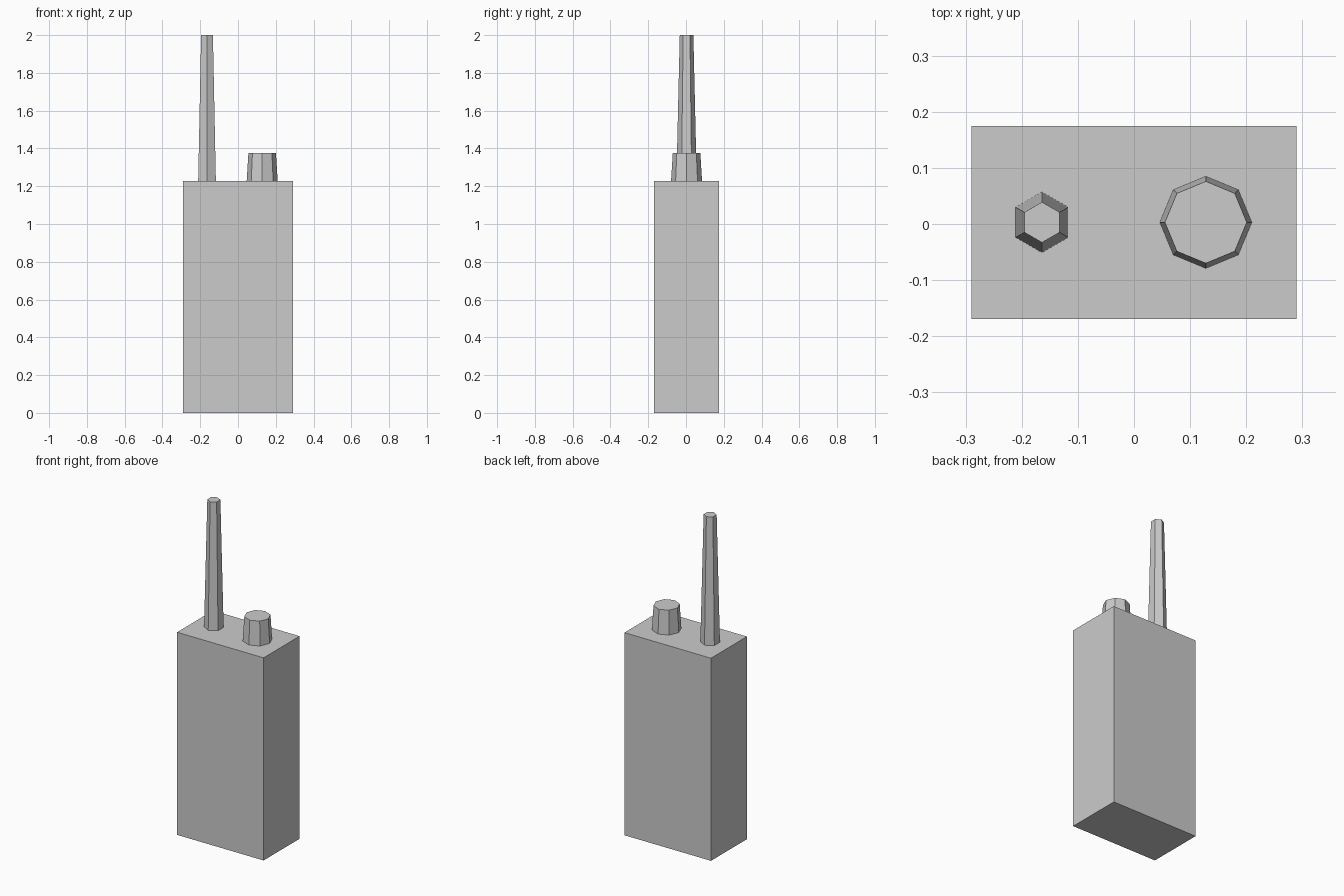
import bpy

cube = bpy.data.objects.get("Cube")
if cube:
    bpy.data.objects.remove(cube, do_unlink=True)

# One plain grey for every part
grey = bpy.data.materials.new("light grey")
grey.use_nodes = True
colour = (0.6, 0.6, 0.6, 1)
grey.diffuse_color = colour
grey.node_tree.nodes["Principled BSDF"].inputs["Base Color"].default_value = colour

BODY_TOP = 1.228
OFFSET_Y = 0.003


def finish(name):
    obj = bpy.context.object
    obj.name = name
    obj.data.materials.append(grey)
    return obj


def tapered_post(name, x, sides, bottom, top, z_end):
    """Flat-sided tapered post standing on top of the body."""
    height = z_end - BODY_TOP
    bpy.ops.mesh.primitive_cone_add(
        vertices=sides, radius1=bottom, radius2=top, depth=height,
        location=(x, OFFSET_Y, BODY_TOP + height / 2))
    return finish(name)


# Box body
bpy.ops.mesh.primitive_cube_add(size=1, location=(0, OFFSET_Y, BODY_TOP / 2))
body = finish("radio_body")
body.scale = (0.58, 0.344, BODY_TOP)
bpy.ops.object.transform_apply(location=False, rotation=False, scale=True)

# Antenna on the right, dial on the left
tapered_post("antenna", -0.164, 6, 0.054, 0.036, 2.0)
tapered_post("volume_knob", 0.128, 8, 0.082, 0.073, 1.375)
